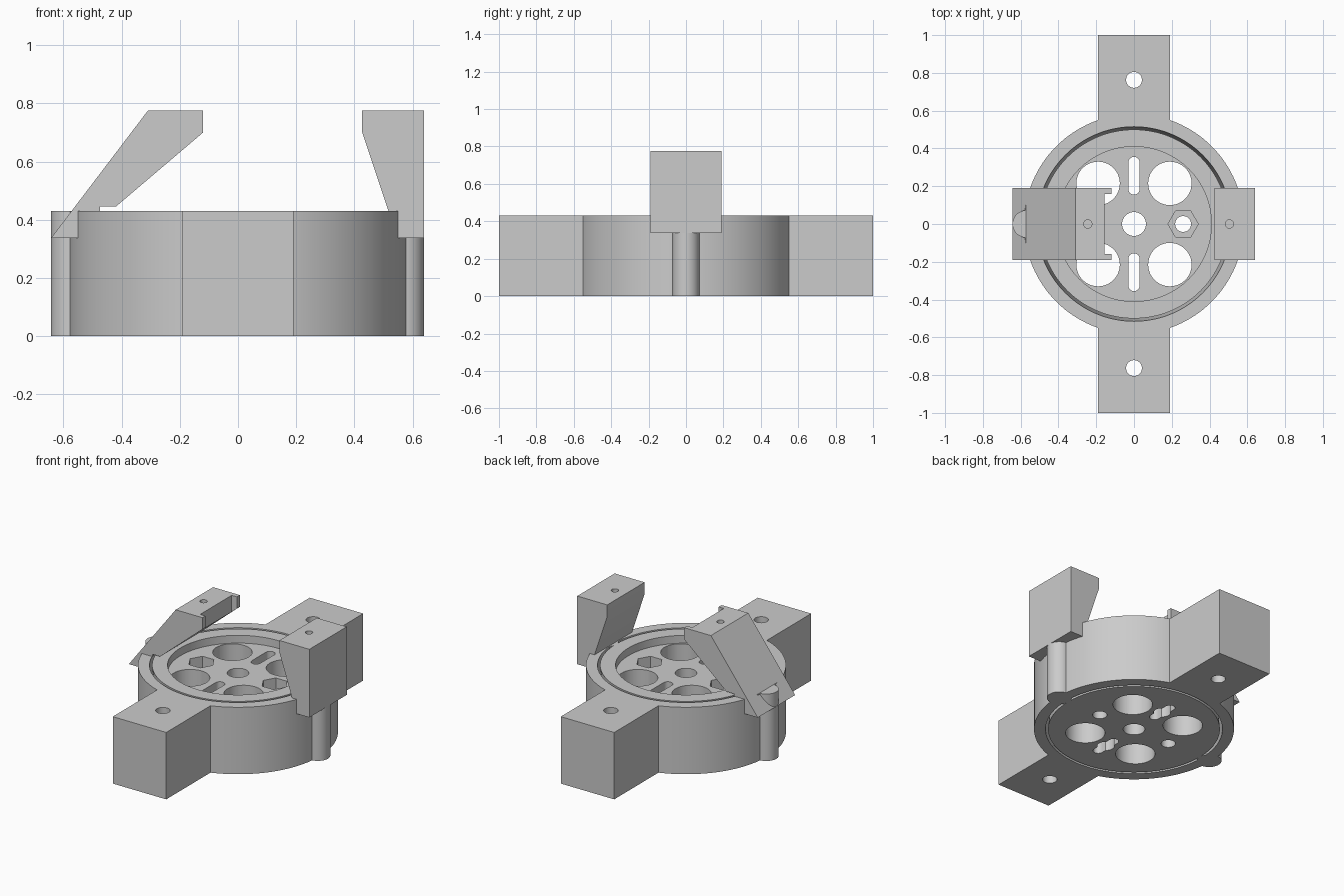
import bpy
import bmesh
from math import cos, sin, pi, radians
from mathutils import Vector

if "Cube" in bpy.data.objects:
    bpy.data.objects.remove(bpy.data.objects["Cube"], do_unlink=True)

grey = bpy.data.materials.new("light grey plastic")
grey.use_nodes = True
grey.diffuse_color = (0.6, 0.6, 0.6, 1)
grey.node_tree.nodes["Principled BSDF"].inputs["Base Color"].default_value = (0.6, 0.6, 0.6, 1)

HEIGHT = 0.43      # body height
FLOOR = 0.38       # rotor floor inside the rim
HALF = 0.19        # half width of blocks and clamps
UNDER, OVER = -0.1, 1.0


def finish(bm, name):
    bmesh.ops.recalc_face_normals(bm, faces=bm.faces)
    mesh = bpy.data.meshes.new(name)
    bm.to_mesh(mesh)
    bm.free()
    mesh.materials.append(grey)
    obj = bpy.data.objects.new(name, mesh)
    bpy.context.collection.objects.link(obj)
    return obj


def prism(name, outline, low, high, along_y=False):
    """Extrude an outline along z, or an x-z outline along y."""
    place = (lambda a, b, t: (a, t, b)) if along_y else (lambda a, b, t: (a, b, t))
    bm = bmesh.new()
    face = bm.faces.new([bm.verts.new(place(a, b, low)) for a, b in outline])
    top = bmesh.ops.extrude_face_region(bm, geom=[face])["geom"]
    move = Vector(place(0, 0, high - low))
    bmesh.ops.translate(bm, vec=move, verts=[v for v in top if isinstance(v, bmesh.types.BMVert)])
    return finish(bm, name)


def lathe(name, profile, steps=128):
    """Spin a closed radius-height profile about z."""
    bm = bmesh.new()
    verts = [bm.verts.new((r, 0, z)) for r, z in profile]
    edges = [bm.edges.new((verts[i - 1], verts[i])) for i in range(len(verts))]
    bmesh.ops.spin(bm, geom=verts + edges, cent=(0, 0, 0), axis=(0, 0, 1),
                   angle=2 * pi, steps=steps)
    bmesh.ops.remove_doubles(bm, verts=bm.verts, dist=0.0001)
    return finish(bm, name)


def circle(x, y, r, n=48):
    return [(x + r * cos(2 * pi * i / n), y + r * sin(2 * pi * i / n)) for i in range(n)]


def box(x0, x1, y0, y1):
    return [(x0, y0), (x1, y0), (x1, y1), (x0, y1)]


def slot(y, half_length, r, n=16):
    arc = [pi * i / n for i in range(n + 1)]
    upper = [(r * cos(a), y + half_length + r * sin(a)) for a in arc]
    return upper + [(-a, 2 * y - b) for a, b in upper]


def cut(obj, outline, low=UNDER, high=OVER):
    cutter = prism("cutter", outline, low, high)
    cutter.hide_render = True
    mod = obj.modifiers.new("cut", "BOOLEAN")
    mod.operation, mod.solver, mod.object = "DIFFERENCE", "EXACT", cutter
    graph = bpy.context.evaluated_depsgraph_get()
    mesh = bpy.data.meshes.new_from_object(obj.evaluated_get(graph))
    obj.modifiers.clear()
    obj.data = mesh
    bpy.data.objects.remove(cutter, do_unlink=True)


# Outer ring with a ridged bore that holds the rotor
parts = [lathe("outer_ring", [(0.582, 0), (0.582, HEIGHT), (0.515, HEIGHT),
                              (0.495, HEIGHT / 2), (0.515, 0)])]

# Rotor with a raised rim and a waist that follows the ridge
rotor = lathe("rotor", [(0.063, 0), (0.5, 0), (0.48, HEIGHT / 2), (0.5, HEIGHT),
                        (0.41, HEIGHT), (0.41, FLOOR), (0.063, FLOOR)])
for side in (-1, 1):
    for end in (-1, 1):
        cut(rotor, circle(side * 0.19, end * 0.215, 0.115))
    cut(rotor, slot(side * 0.255, 0.07, 0.03))
    cut(rotor, circle(0, side * 0.255, 0.05), UNDER, 0.15)
    cut(rotor, circle(side * 0.26, 0, 0.042))
    cut(rotor, circle(side * 0.26, 0, 0.08, 6), 0.24, OVER)
parts.append(rotor)

# Mounting blocks with bolt holes, and side pillars
for side, where in ((-1, "front"), (1, "back")):
    block = prism(where + "_block", box(-HALF, HALF, *sorted((side * 0.535, side))), 0, HEIGHT)
    cut(block, circle(0, side * 0.763, 0.042))
    parts.append(block)
for side, where in ((-1, "right"), (1, "left")):
    parts.append(prism(where + "_pillar", circle(side * 0.571, 0, 0.072, 64)[:], 0, HEIGHT)
                 if side < 0 else
                 prism(where + "_pillar", circle(side * 0.568, 0, 0.072, 64), 0, HEIGHT))

# Upright clamp on the model's left
left_clamp = prism("left_clamp", [(0.55, 0.337), (0.64, 0.337), (0.64, 0.775), (0.427, 0.775),
                                  (0.427, 0.7), (0.517, HEIGHT), (0.55, HEIGHT)],
                   -HALF, HALF, along_y=True)
cut(left_clamp, circle(0.505, 0, 0.022, 24), 0.55)
parts.append(left_clamp)

# Slanted clamp on the model's right, with a forked tip
right_clamp = prism("right_clamp", [(-0.643, 0.337), (-0.55, 0.337), (-0.55, HEIGHT),
                                    (-0.475, HEIGHT), (-0.475, 0.445), (-0.42, 0.445),
                                    (-0.12, 0.7), (-0.12, 0.775), (-0.31, 0.775)],
                    -HALF, HALF, along_y=True)
cut(right_clamp, box(-0.157, 0, -0.16, 0.16))
cut(right_clamp, circle(-0.245, 0, 0.022, 24), 0.65)
parts.append(right_clamp)

# Smooth the round walls and keep the edges crisp
bpy.ops.object.select_all(action="DESELECT")
for part in parts:
    part.select_set(True)
bpy.context.view_layer.objects.active = parts[0]
bpy.ops.object.shade_smooth_by_angle(angle=radians(30))
